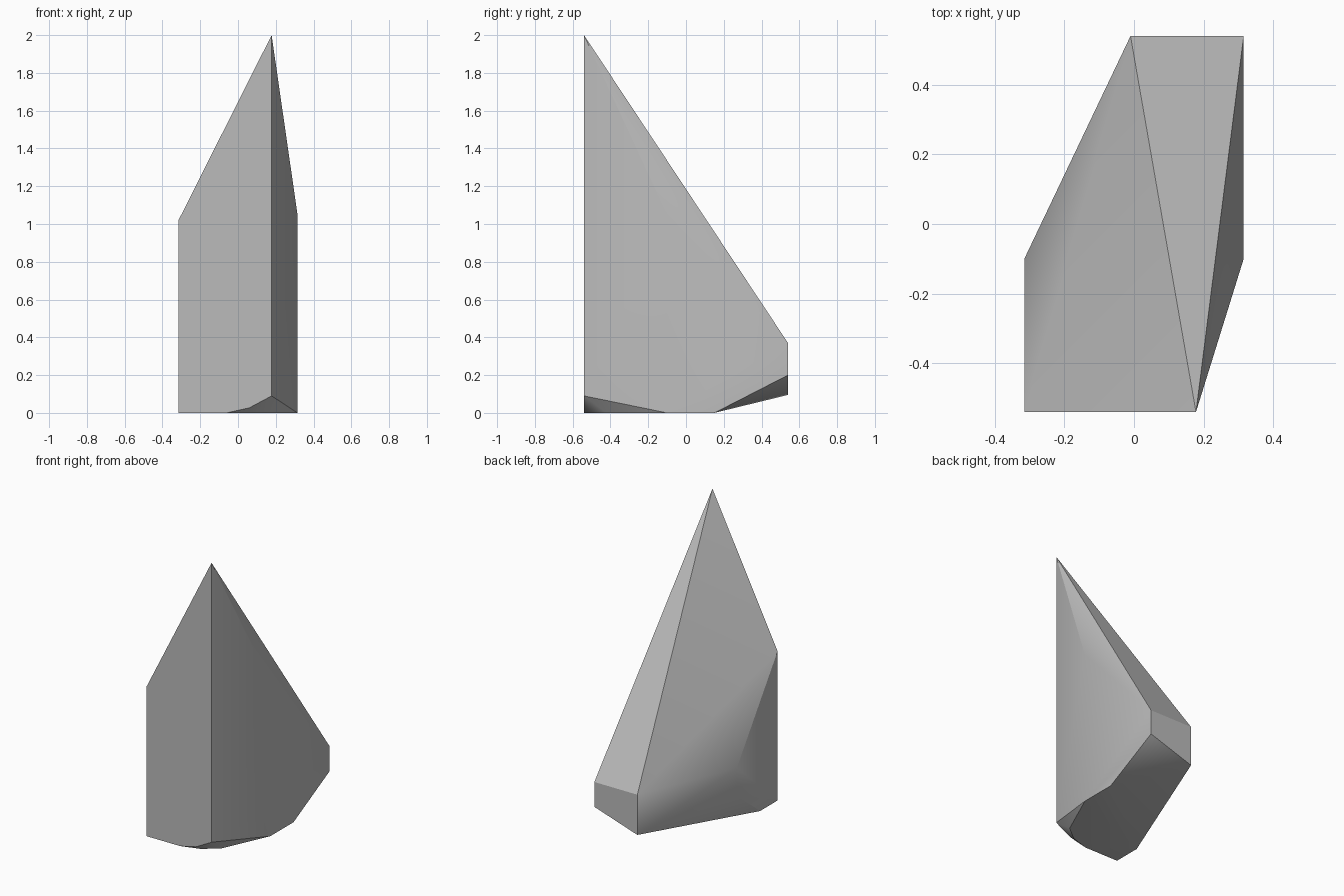
import bpy, bmesh, math

cube = bpy.data.objects.get("Cube")
if cube:
    bpy.data.objects.remove(cube, do_unlink=True)

# Stone colour
stone = bpy.data.materials.new("stone_grey")
stone.use_nodes = True
colour = (0.5, 0.5, 0.5, 1)
stone.diffuse_color = colour
bsdf = stone.node_tree.nodes["Principled BSDF"]
bsdf.inputs["Base Color"].default_value = colour
bsdf.inputs["Roughness"].default_value = 0.9

SIDE, DEPTH = 0.315, 0.54
tip = [(0.178, -DEPTH, 2.0), (0.178, -DEPTH, 0.09)]
# Outlines of the flat walls
right_wall = [(SIDE, y, z) for y, z in
              [(-0.1, 0), (0.15, 0), (DEPTH, 0.2), (DEPTH, 0.37), (-0.1, 1.05)]]
left_wall = [(-SIDE, y, z) for y, z in
             [(-DEPTH, 0), (-0.35, 0), (-0.1, 0.2), (-0.1, 0.39), (-DEPTH, 1.02)]]
back_edge = [(-0.01, DEPTH, z) for z in (0.095, 0.37)]
# Worn front corner at the foot
front_foot = [(-0.06, -DEPTH, 0), (0.06, -DEPTH, 0.027), (0.07, -0.5, 0), (0.17, -0.42, 0)]

# Shard body wrapped around the outlines
bm = bmesh.new()
for p in tip + right_wall + left_wall + back_edge + front_foot:
    bm.verts.new(p)
bmesh.ops.convex_hull(bm, input=bm.verts)
bmesh.ops.dissolve_limit(bm, angle_limit=math.radians(0.5), verts=bm.verts, edges=bm.edges)
bmesh.ops.recalc_face_normals(bm, faces=bm.faces)
mesh = bpy.data.meshes.new("rock_shard")
bm.to_mesh(mesh)
bm.free()
mesh.materials.append(stone)
rock = bpy.data.objects.new("rock_shard", mesh)
bpy.context.collection.objects.link(rock)

# Soft shading on shallow edges only
bpy.ops.object.select_all(action="DESELECT")
rock.select_set(True)
bpy.context.view_layer.objects.active = rock
bpy.ops.object.shade_smooth_by_angle(angle=math.radians(30))
weighted = rock.modifiers.new("weighted_normals", "WEIGHTED_NORMAL")
weighted.keep_sharp = True
